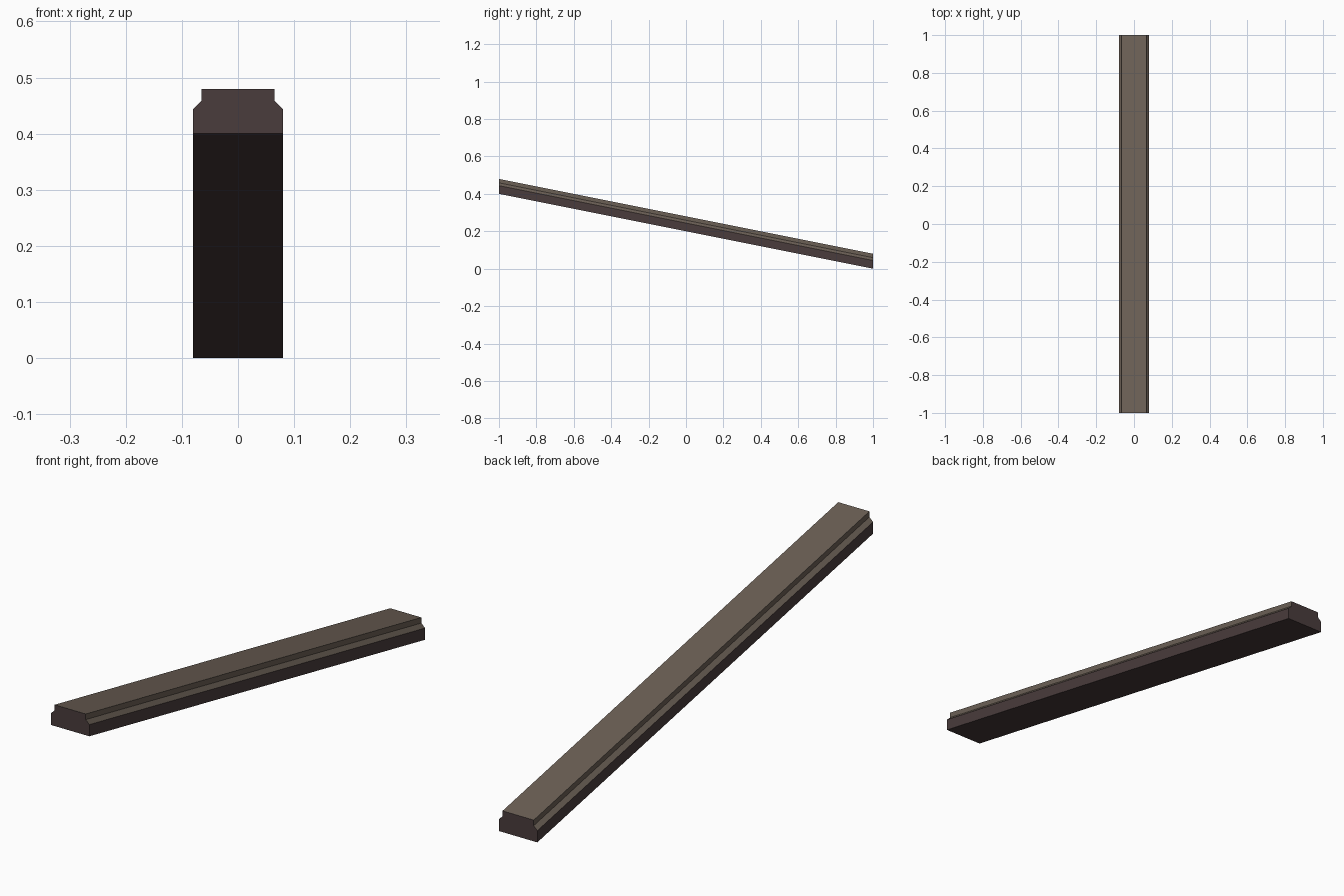
import bpy, bmesh

if "Cube" in bpy.data.objects:
    bpy.data.objects.remove(bpy.data.objects["Cube"])


def material(name, rgb):
    m = bpy.data.materials.new(name)
    m.diffuse_color = (*rgb, 1.0)
    m.use_nodes = True
    m.node_tree.nodes["Principled BSDF"].inputs["Base Color"].default_value = m.diffuse_color
    return m


dark_wood = material("dark wood", (0.067, 0.045, 0.045))
worn_wood = material("worn top wood", (0.147, 0.115, 0.091))

# Right half of the rail cross-section (x, z), mirrored for the left
half = [(0.08, 0.0), (0.08, 0.044), (0.065, 0.059), (0.065, 0.08)]
profile = half + [(-x, z) for x, z in reversed(half)]
DROP = 0.4  # height lost from the front end to the back end

# Sloping rail with vertical end cuts
bm = bmesh.new()
front = [bm.verts.new((x, -1, z + DROP)) for x, z in profile]
back = [bm.verts.new((x, 1, z)) for x, z in profile]
n = len(profile)
bm.faces.new(front)
bm.faces.new(back[::-1])
for i in range(n):
    j = (i + 1) % n
    f = bm.faces.new((front[i], back[i], back[j], front[j]))
    # Everything above the straight lower sides is the worn upper moulding
    if min(profile[i][1], profile[j][1]) > 0.04:
        f.material_index = 1
bmesh.ops.recalc_face_normals(bm, faces=bm.faces)

mesh = bpy.data.meshes.new("sloped_rail")
bm.to_mesh(mesh)
bm.free()
mesh.materials.append(dark_wood)
mesh.materials.append(worn_wood)
rail = bpy.data.objects.new("sloped_rail", mesh)
bpy.context.collection.objects.link(rail)
